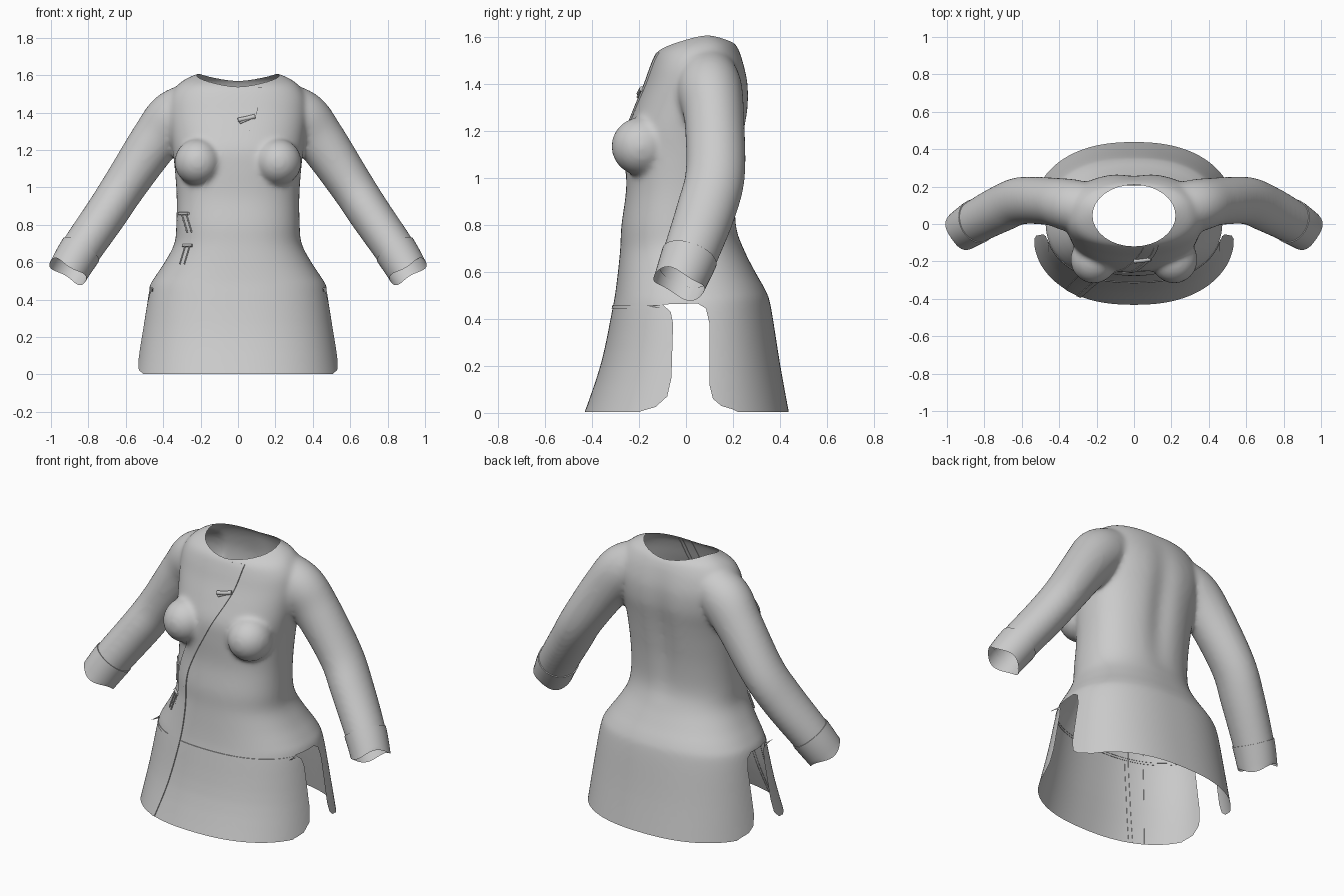
import bpy, bmesh, math
from mathutils import Vector
from mathutils.bvhtree import BVHTree

if "Cube" in bpy.data.objects:
    bpy.data.objects.remove(bpy.data.objects["Cube"])

cloth = bpy.data.materials.new("grey cloth")
cloth.use_nodes = True
cloth.diffuse_color = (0.6, 0.6, 0.6, 1)
cloth.node_tree.nodes["Principled BSDF"].inputs["Base Color"].default_value = (0.6, 0.6, 0.6, 1)


def finish(name, bm, angle=40):
    """Turn a bmesh into a smooth-shaded cloth object."""
    mesh = bpy.data.meshes.new(name)
    bm.to_mesh(mesh)
    bm.free()
    mesh.materials.clear()
    mesh.materials.append(cloth)
    obj = bpy.data.objects.new(name, mesh)
    bpy.context.collection.objects.link(obj)
    bpy.ops.object.select_all(action='DESELECT')
    obj.select_set(True)
    bpy.context.view_layer.objects.active = obj
    bpy.ops.object.shade_smooth_by_angle(angle=math.radians(angle))
    return obj


def loft(bm, rings, closed=True, caps=False):
    """Skin a list of point rings with quads."""
    rows = [[bm.verts.new(p) for p in ring] for ring in rings]
    n = len(rows[0])
    for low, high in zip(rows, rows[1:]):
        for i in range(n if closed else n - 1):
            j = (i + 1) % n
            bm.faces.new((low[i], low[j], high[j], high[i]))
    if caps:
        bm.faces.new(rows[0][::-1])
        bm.faces.new(rows[-1])


def spow(v, e):
    return math.copysign(abs(v) ** e, v)


def spline(keys, steps):
    """Smooth points through the keys."""
    keys = [Vector(k) for k in keys]
    out = []
    for i in range(len(keys) - 1):
        a, b = keys[i], keys[i + 1]
        ta = (b - keys[max(i - 1, 0)]) / 2
        tb = (keys[min(i + 2, len(keys) - 1)] - a) / 2
        for s in range(steps):
            t = s / steps
            out.append(a * (2*t**3 - 3*t*t + 1) + ta * (t**3 - 2*t*t + t)
                       + b * (3*t*t - 2*t**3) + tb * (t**3 - t*t))
    return out + [keys[-1]]


# Torso and skirt outline: height, half width, front and back depth
levels = [(-.06, .56, -.455), (.2, .52, -.365), (.45, .478, -.312), (.52, .445, -.3), (.6, .392, -.29),
          (.7, .34, -.28), (.8, .33, -.275), (.95, .328, -.255), (1.1, .338, -.255), (1.2, .35, -.25),
          (1.3, .365, -.215), (1.4, .375, -.175), (1.48, .365, -.148), (1.54, .33, -.12), (1.58, .28, -.06),
          (1.615, .2, .03)]
backs = [.45, .402, .362, .34, .295, .245, .218, .222, .24, .255, .27, .268, .25, .228, .2, .13]


def torso_ring(key):
    z, hw, front, back = key[0], key[1][0], key[1][1], key[1][2]
    mid = (front + back) / 2
    ring = []
    for i in range(96):
        a = 2 * math.pi * i / 96
        x = hw * spow(math.cos(a), .86)
        y = mid + (back - front) / 2 * spow(math.sin(a), .86)
        if y > mid and .7 < z < 1.55:       # spine hollow
            y -= .022 * math.exp(-(x / .07) ** 2) * math.sin((z - .7) / .85 * math.pi)
        ring.append((x, y, z))
    return ring


body = bmesh.new()
keys = [Vector((z, hw, f, b)) for (z, hw, f), b in zip(levels, backs)]
loft(body, [torso_ring((k[0], k[1:])) for k in spline(keys, 4)], caps=True)

# Bust
for side in (-1, 1):
    ball = bmesh.ops.create_uvsphere(body, u_segments=32, v_segments=20, radius=1)["verts"]
    for v in ball:
        v.co = Vector((side * .215 + v.co.x * .125, -.19 + v.co.y * .128, 1.135 + v.co.z * .125))

# Sleeve path: centre, then radius across and radius in depth
arm = spline([(.2, .08, 1.45, .125, .13), (.335, .1, 1.375, .148, .14), (.44, .12, 1.255, .134, .128),
              (.6, .125, 1.02, .118, .127), (.705, .085, .86, .114, .127),
              (.84, .015, .665, .11, .117), (.91, -.03, .55, .104, .107)], 6)


def sleeve_ring(i, side, grow=0, wave=0):
    c = Vector(arm[i][:3])
    d = (Vector(arm[min(i + 1, len(arm) - 1)][:3]) - Vector(arm[max(i - 1, 0)][:3])).normalized()
    across = Vector((0, 1, 0)).cross(d).normalized()
    depth = d.cross(across)
    ring = []
    for k in range(40):
        a = 2 * math.pi * k / 40
        p = c + across * math.cos(a) * (arm[i][3] + grow) + depth * math.sin(a) * (arm[i][4] + grow)
        p += d * wave * math.sin(3 * a)
        ring.append((p.x * side, p.y, p.z))
    return ring[::side]


for side in (-1, 1):
    loft(body, [sleeve_ring(i, side) for i in range(len(arm))], caps=True)
bmesh.ops.recalc_face_normals(body, faces=body.faces)

# Blend torso, bust and sleeves into one skin
blend = finish("blend_helper", body)
mod = blend.modifiers.new("skin", 'REMESH')
mod.mode = 'VOXEL'
mod.voxel_size = .013
mod = blend.modifiers.new("soften", 'SMOOTH')
mod.factor = .5
mod.iterations = 12
bpy.context.view_layer.update()
skin = bpy.data.meshes.new_from_object(blend.evaluated_get(bpy.context.evaluated_depsgraph_get()))
bpy.data.objects.remove(blend)
body = bmesh.new()
body.from_mesh(skin)


def bisect(bm, faces, co, no, clear=False):
    geom = set(faces)
    for f in faces:
        geom.update(f.edges)
        geom.update(f.verts)
    bmesh.ops.bisect_plane(bm, geom=list(geom), plane_co=co, plane_no=no, clear_outer=clear)


def inside(p, poly):
    hit = False
    for (ax, ay), (bx, by) in zip(poly, poly[1:] + poly[:1]):
        if (ay > p[1]) != (by > p[1]) and p[0] < ax + (bx - ax) * (p[1] - ay) / (by - ay):
            hit = not hit
    return hit


def cut_hole(bm, poly, u, v, region):
    """Cut a polygon, drawn in axes u and v, out of the faces in a region."""
    for a, b in zip(poly, poly[1:] + poly[:1]):
        mid = ((a[0] + b[0]) / 2, (a[1] + b[1]) / 2)
        reach = math.dist(a, b) / 2 + .025
        near = []
        for f in bm.faces:
            c = f.calc_center_median()
            if region(c) and math.dist((c[u], c[v]), mid) < reach:
                near.append(f)
        co, no = Vector(), Vector()
        co[u], co[v] = a
        no[u], no[v] = b[1] - a[1], a[0] - b[0]
        bisect(bm, near, co, no)
    gone = []
    for f in bm.faces:
        c = f.calc_center_median()
        if region(c) and inside((c[u], c[v]), poly):
            gone.append(f)
    bmesh.ops.delete(bm, geom=gone, context='FACES')


# Open hem, neck, side slits and sleeve ends
bisect(body, list(body.faces), (0, 0, .003), (0, 0, -1), True)
neck = [(.222 * math.cos(k * math.pi / 16), .045 + .165 * math.sin(k * math.pi / 16)) for k in range(32)]
cut_hole(body, neck, 0, 1, lambda c: c.z > 1.4)
slit = [(-.22, -.01), (-.19, .008), (-.13, .025), (-.08, .07), (-.062, .15), (-.055, .38), (-.065, .43),
        (-.1, .462), (.05, .466), (.085, .445), (.1, .38), (.1, .12), (.115, .06), (.15, .03),
        (.2, .015), (.25, -.01)]
cut_hole(body, slit, 1, 2, lambda c: c.z < .5)
cuff_start = len(arm) - 6
for side in (-1, 1):
    co, no = Vector(arm[-4][:3]), Vector(arm[-1][:3]) - Vector(arm[-6][:3])
    co.x *= side
    no.x *= side
    bisect(body, [f for f in body.faces if f.calc_center_median().x * side > .7], co, no, True)
tree = BVHTree.FromBMesh(body)
finish("jacket_body", body, 60)

# Turned cuffs with a wavy hem
for side, name in ((1, "left_cuff"), (-1, "right_cuff")):
    bm = bmesh.new()
    rings = [sleeve_ring(cuff_start - 1, side, -.004)]
    for i in range(cuff_start - 1, len(arm)):
        rings.append(sleeve_ring(i, side, .004, .012 if i == len(arm) - 1 else 0))
    loft(bm, rings)
    bmesh.ops.recalc_face_normals(bm, faces=bm.faces)
    finish(name, bm)


def on_front(x, z, lift):
    hit = tree.ray_cast(Vector((x, -2, z)), Vector((0, 1, 0)))[0]
    if hit is None or hit.y > .02:
        hit = tree.find_nearest(Vector((x, -.2, z)))[0]
    return Vector((x, hit.y - lift, z))


def ribbon(name, left, right, lift, cols=6):
    """Lay a thin strip with turned edges between two paths on the front."""
    bm = bmesh.new()
    rows = []
    for a, b in zip(spline(left, 10), spline(right, 10)):
        pts = [on_front(*a.lerp(b, k / cols), lift) for k in range(cols + 1)]
        rows.append([pts[0] + Vector((0, lift + .002, 0))] + pts + [pts[-1] + Vector((0, lift + .002, 0))])
    loft(bm, rows, closed=False)
    bmesh.ops.recalc_face_normals(bm, faces=bm.faces)
    finish(name, bm, 30)


# Diagonal front overlap and its edging
edge_a = [(.05, 1.53), (.0, 1.35), (-.1, 1.15), (-.2, .98), (-.25, .84), (-.25, .72), (-.285, .45),
          (-.325, .2), (-.365, .006)]
edge_b = [(.13, 1.535), (.09, 1.37), (-.02, 1.15), (-.125, .95), (-.165, .82), (-.165, .62), (-.18, .45),
          (-.23, .2), (-.285, .006)]
ribbon("front_overlap", edge_a, edge_b, .004)
ribbon("overlap_edging", [(x - .022, z) for x, z in edge_b], edge_b, .008, 2)

# Waist seam across the front panel
seam = [(-.46 + .92 * k / 12) for k in range(13)]
ribbon("waist_seam", [(x, .444) for x in seam], [(x, .457) for x in seam], .004, 1)


def cord(name, points, radius):
    curve = bpy.data.curves.new(name, 'CURVE')
    curve.dimensions = '3D'
    curve.bevel_depth = radius
    curve.bevel_resolution = 2
    curve.use_fill_caps = True
    line = curve.splines.new('POLY')
    line.points.add(len(points) - 1)
    for p, (x, z) in zip(line.points, points):
        p.co = (*on_front(x, z, .008), 1)
    curve.materials.append(cloth)
    bpy.context.collection.objects.link(bpy.data.objects.new(name, curve))


# Toggle fastenings: a bar with two hanging cords
for n, (x, z, lean) in enumerate(((-.29, .86, .03), (-.27, .69, -.03))):
    cord(f"toggle_bar_{n}", [(x - .025, z), (x + .025, z)], .008)
    for dx in (-.012, .012):
        cord(f"toggle_cord_{n}", [(x + dx, z), (x + dx + lean, z - .1)], .004)
cord("chest_toggle", [(.0, 1.36), (.05, 1.37), (.09, 1.38)], .012)
cord("chest_loop", [(.01, 1.345), (.08, 1.375)], .006)
